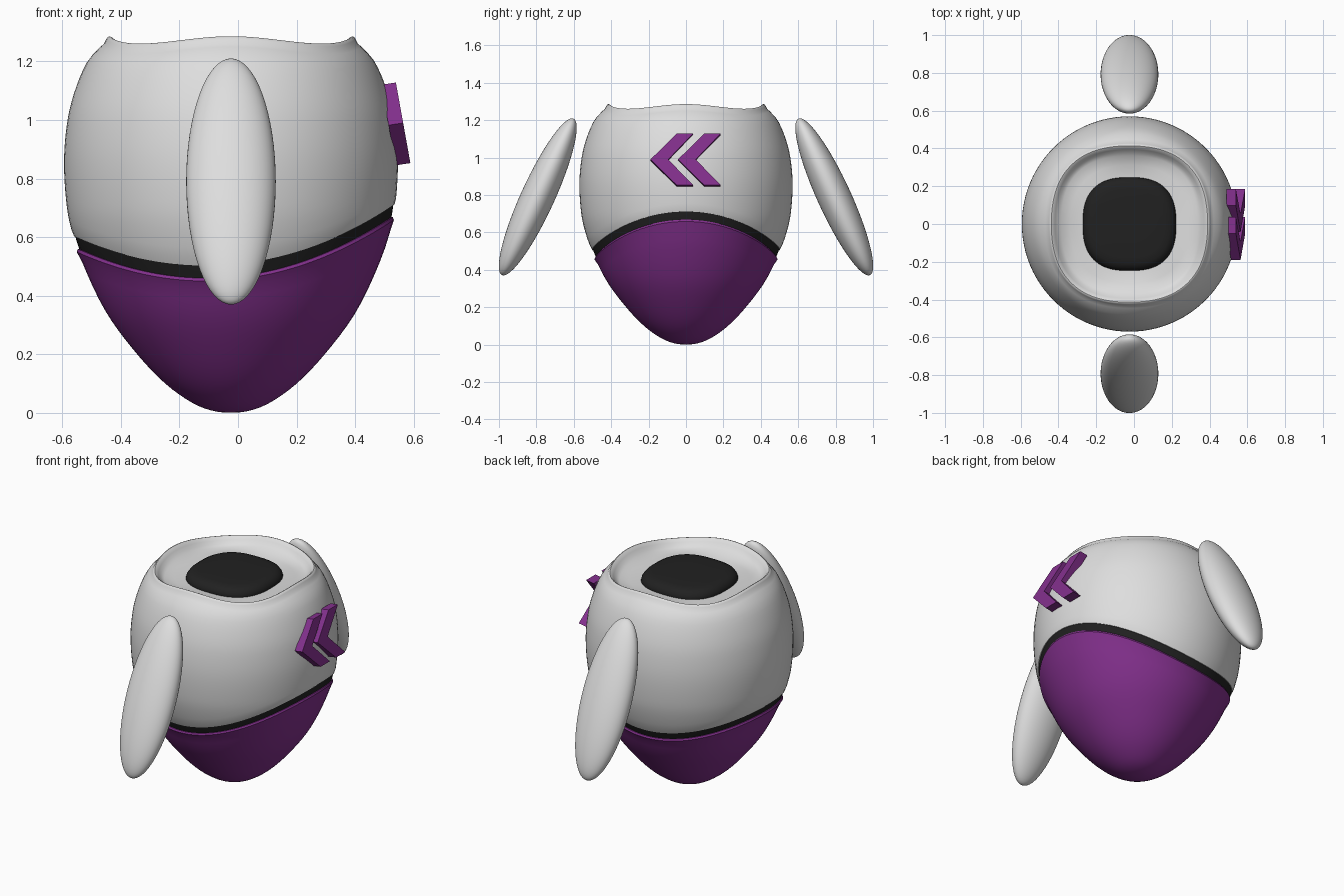
import bpy, bmesh, math
from mathutils import Vector

if "Cube" in bpy.data.objects:
    bpy.data.objects.remove(bpy.data.objects["Cube"])

CX = -0.024          # body axis
N = 96               # columns round the body

def mat(name, c):
    m = bpy.data.materials.new(name)
    m.diffuse_color = (*c, 1)
    m.use_nodes = True
    m.node_tree.nodes["Principled BSDF"].inputs["Base Color"].default_value = m.diffuse_color
    return m

WHITE = mat("shell white", (0.73, 0.73, 0.73))
PURPLE = mat("purple", (0.23, 0.03, 0.27))
BLACK = mat("black", (0.015, 0.015, 0.015))

def finish(bm, name, m, angle=35):
    bmesh.ops.recalc_face_normals(bm, faces=bm.faces)
    me = bpy.data.meshes.new(name)
    bm.to_mesh(me)
    bm.free()
    me.materials.append(m)
    ob = bpy.data.objects.new(name, me)
    bpy.context.collection.objects.link(ob)
    bpy.ops.object.select_all(action='DESELECT')
    ob.select_set(True)
    bpy.context.view_layer.objects.active = ob
    bpy.ops.object.shade_smooth_by_angle(angle=math.radians(angle))
    return ob

def lathe(name, column, m, cap_start=False, cap_end=False, angle=35):
    """column(theta) gives a list of (radius, z); columns are skinned into a surface."""
    bm = bmesh.new()
    cols = []
    for i in range(N):
        t = 2 * math.pi * i / N
        cols.append([bm.verts.new((CX + r * math.cos(t), r * math.sin(t), z)) for r, z in column(t)])
    for i in range(N):
        a, b = cols[i], cols[(i + 1) % N]
        for j in range(len(a) - 1):
            bm.faces.new((a[j], b[j], b[j + 1], a[j + 1]))
    for use, k in ((cap_start, 0), (cap_end, -1)):
        if use:
            ring = [c[k] for c in cols]
            mid = bm.verts.new(sum((v.co for v in ring), Vector()) / N)
            for i in range(N):
                bm.faces.new((ring[i], ring[(i + 1) % N], mid))
    return finish(bm, name, m, angle)

# Egg-shaped body profile (z, radius), interpolated on radius squared
PROFILE = [(0, 0), (.017, .095), (.065, .18), (.2, .32), (.35, .43), (.5, .502), (.6, .538),
           (.7, .56), (.86, .57), (1.0, .558), (1.1, .533), (1.2, .49), (1.25, .446), (1.3, .39)]

def radius(z):
    P = [(a, b * b) for a, b in PROFILE]
    z = min(max(z, 0), 1.299)
    k = max(i for i in range(len(P) - 1) if P[i][0] <= z)

    def slope(i):
        a, b = P[max(i - 1, 0)], P[min(i + 1, len(P) - 1)]
        return (b[1] - a[1]) / (b[0] - a[0])
    (z0, y0), (z1, y1) = P[k], P[k + 1]
    h = z1 - z0
    u = (z - z0) / h
    v = ((2*u**3 - 3*u*u + 1) * y0 + (u**3 - 2*u*u + u) * h * slope(k)
         + (3*u*u - 2*u**3) * y1 + (u**3 - u*u) * h * slope(k + 1))
    return math.sqrt(max(v, 0))

def seam(t):
    z = 0.5
    for _ in range(12):
        x = CX + radius(z) * math.cos(t)
        z = 0.468 + 0.11 * x + 0.51 * x * x
    return z

GAP = 0.04

# Lower purple shell with a rolled top edge
def lower(t):
    s = seam(t)
    col = [(radius(s * (k / 24) ** 2), s * (k / 24) ** 2) for k in range(1, 24)]
    r = radius(s)
    return col + [(r + .001, s - .012), (r - .003, s - .002), (r - .03, s)]

lathe("lower_shell", lower, PURPLE, cap_start=True)

# Black band in the seam
def band(t):
    s = seam(t)
    return [(radius(s + d) - .007, s + d) for d in (-.006, .01, .03, GAP + .006)]

lathe("seam_band", band, BLACK)

# Upper white shell, wavy rim lip and shallow basin
def upper(t):
    s = seam(t) + GAP
    top = 1.2375 + 0.0125 * math.cos(4 * t)
    col = [(radius(s) - .03, s), (radius(s) - .003, s + .001)]
    col += [(radius(s + (top - s) * k / 24), s + (top - s) * k / 24) for k in range(1, 25)]
    r = radius(top)
    lip = [(.012, .01), (.02, .026), (.026, .034), (.032, .036), (.04, .032),
           (.052, .018), (.066, .002), (.085, -.01)]
    col += [(r - a, top + b) for a, b in lip]
    return col + [(r * .7, 1.216), (r * .5, 1.212), (r * .2, 1.21)]

lathe("upper_shell", upper, WHITE, cap_end=True, angle=40)

# Black neck pad: rounded square with a soft edge
def pad(t):
    n = 2.6
    k = (abs(math.cos(t)) ** n + abs(math.sin(t)) ** n) ** (-1 / n)
    return [(k * r, z) for r, z in ((.243, 1.195), (.247, 1.215), (.244, 1.23), (.232, 1.247),
                                    (.212, 1.258), (.18, 1.262), (.09, 1.264))]

lathe("neck_pad", pad, BLACK, cap_end=True, angle=50)

# Floating ellipsoid arms
for side, label in ((-1, "front"), (1, "back")):
    bm = bmesh.new()
    bmesh.ops.create_uvsphere(bm, u_segments=48, v_segments=32, radius=1)
    c, s = math.cos(math.radians(24.6)), math.sin(math.radians(24.6))
    for v in bm.verts:
        x, y, z = v.co.x * .153, v.co.y * .09, v.co.z * .46
        v.co = (CX + x, side * (.7925 + y * c - z * s), .79 + y * s + z * c)
    finish(bm, label + "_arm", WHITE, 60)

# Twin chevron plates on the +x side, leaning with the shell
for i, y0 in enumerate((-.19, -.043)):
    outline = [(0, .99), (.14, 1.128), (.228, 1.128), (.095, .99), (.228, .853), (.14, .853)]
    bm = bmesh.new()
    layers = []
    for depth in (0, -.05):
        layers.append([bm.verts.new((.564 - (z - .99) * .18 + depth, y0 + y, z + depth * .15))
                       for y, z in outline])
    for L in layers:
        bm.faces.new((L[0], L[1], L[2], L[3]))
        bm.faces.new((L[0], L[3], L[4], L[5]))
    for k in range(6):
        j = (k + 1) % 6
        bm.faces.new((layers[0][k], layers[0][j], layers[1][j], layers[1][k]))
    finish(bm, "chevron_%d" % (i + 1), PURPLE, 20)
